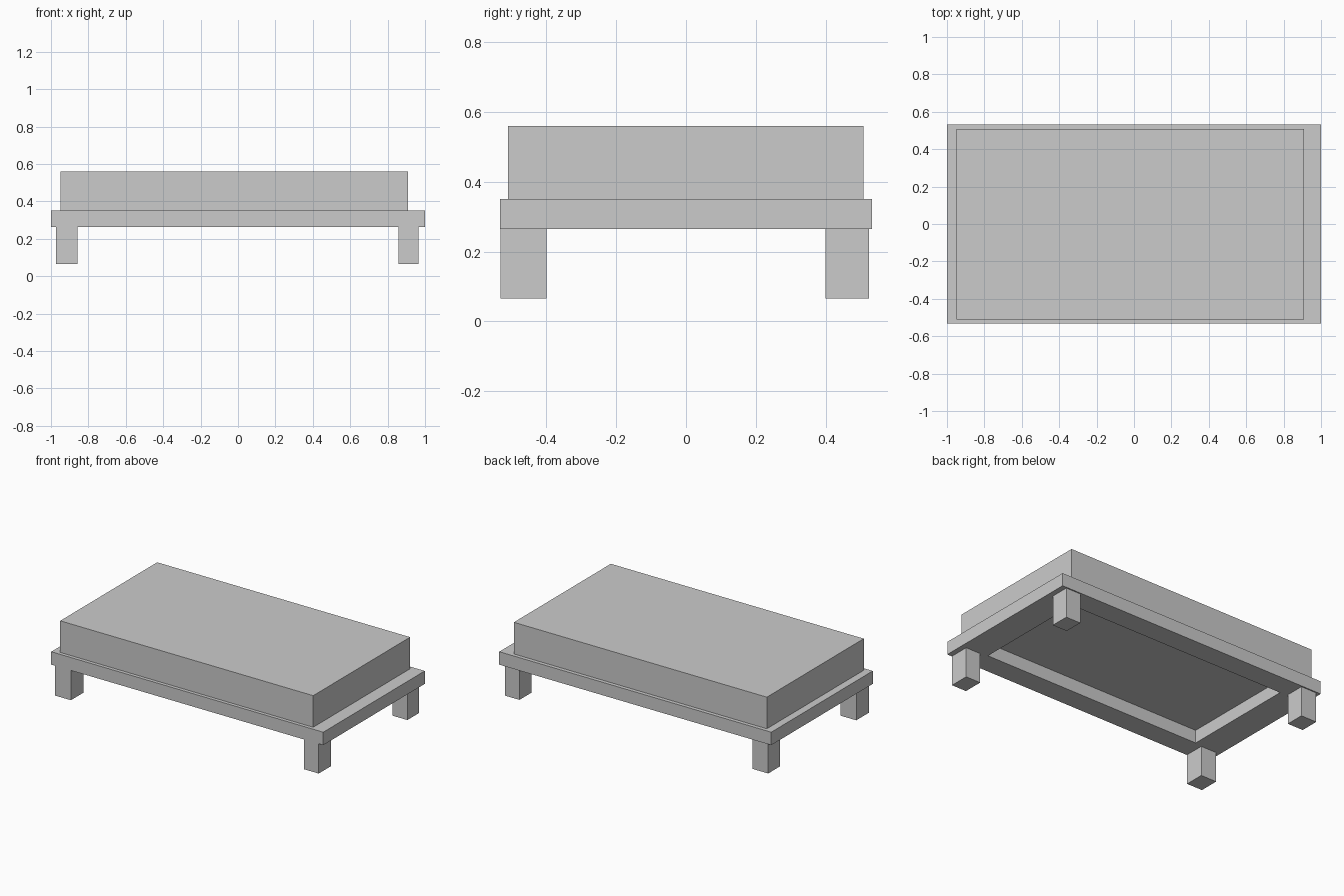
import bpy, bmesh

if "Cube" in bpy.data.objects:
    bpy.data.objects.remove(bpy.data.objects["Cube"])


def finish(name, bm):
    bmesh.ops.recalc_face_normals(bm, faces=bm.faces)
    mesh = bpy.data.meshes.new(name)
    bm.to_mesh(mesh)
    bm.free()
    obj = bpy.data.objects.new(name, mesh)
    bpy.context.collection.objects.link(obj)
    return obj


def box(name, x, y, z):
    bm = bmesh.new()
    bmesh.ops.create_cube(bm, size=1)
    for v in bm.verts:
        v.co = [lo + (c + 0.5) * (hi - lo) for c, (lo, hi) in zip(v.co, (x, y, z))]
    return finish(name, bm)


def ring(name, outer, inner, z):
    """Rectangular frame with an open middle."""
    bm = bmesh.new()
    corners = [(-1, -1), (1, -1), (1, 1), (-1, 1)]
    loops = [[bm.verts.new((sx * w, sy * d, h)) for sx, sy in corners]
             for (w, d), h in ((outer, z[0]), (outer, z[1]), (inner, z[1]), (inner, z[0]))]
    for k in range(4):
        a, b = loops[k], loops[(k + 1) % 4]
        for i in range(4):
            j = (i + 1) % 4
            bm.faces.new((a[i], a[j], b[j], b[i]))
    return finish(name, bm)


# Bed frame, open underneath
ring("bed_frame", (1.0, 0.533), (0.805, 0.39), (0.264, 0.35))

# Mattress, set slightly towards the left
box("mattress", (-0.95, 0.91), (-0.51, 0.508), (0.35, 0.56))

# Four square legs
for side, x in (("left", (-0.972, -0.857)), ("right", (0.857, 0.965))):
    for end, y in (("front", (-0.531, -0.4)), ("back", (0.4, 0.525))):
        box(f"{end}_{side}_leg", x, y, (0.065, 0.264))
